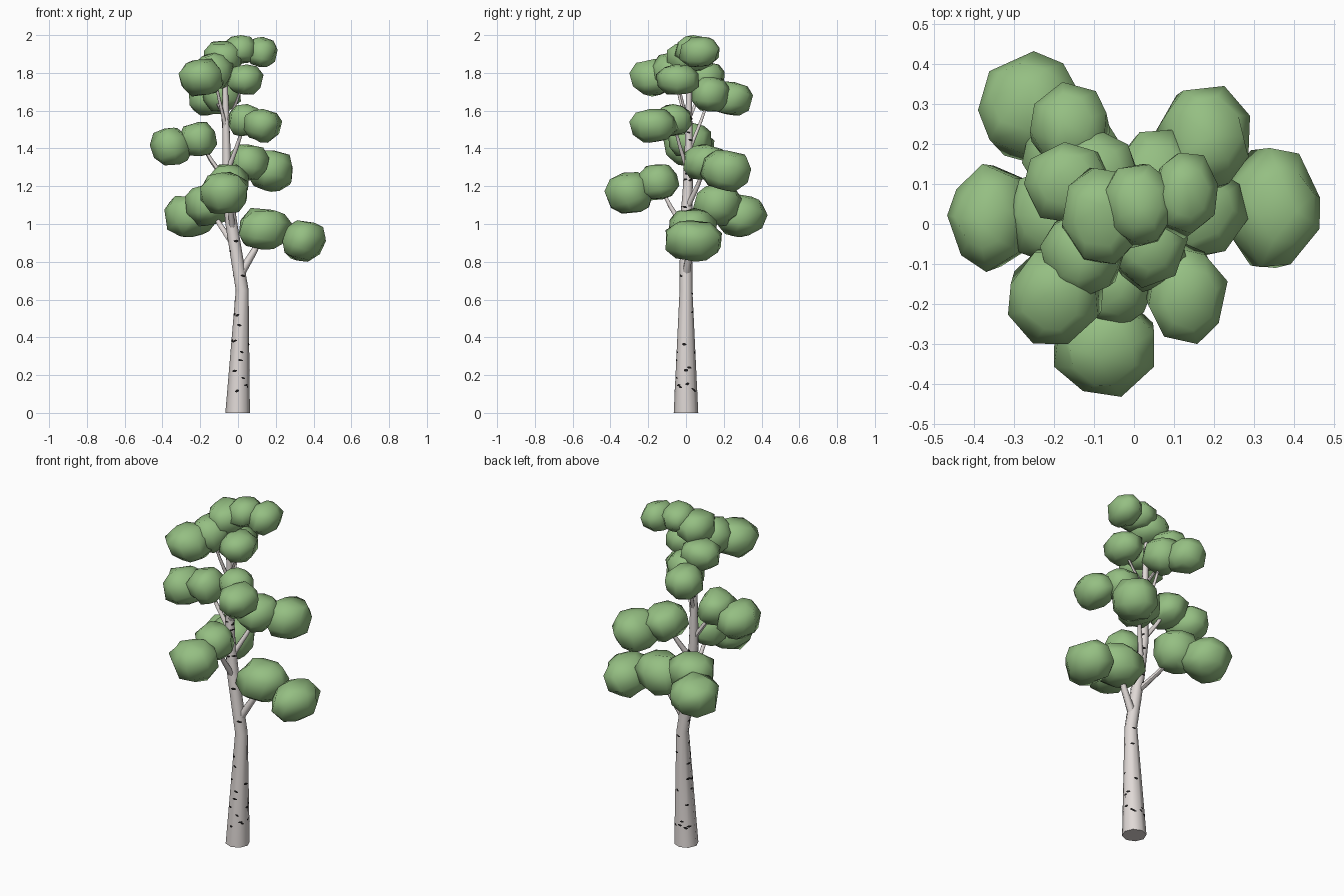
import bpy, bmesh, math, random
from mathutils import Vector, Quaternion

random.seed(11)
if "Cube" in bpy.data.objects:
    bpy.data.objects.remove(bpy.data.objects["Cube"], do_unlink=True)


def material(name, rgb):
    m = bpy.data.materials.new(name)
    m.use_nodes = True
    m.diffuse_color = (*rgb, 1)
    bsdf = next(n for n in m.node_tree.nodes if n.type == 'BSDF_PRINCIPLED')
    bsdf.inputs["Base Color"].default_value = (*rgb, 1)
    bsdf.inputs["Roughness"].default_value = 0.9
    return m


LEAF = material("leaf green", (0.30, 0.52, 0.225))
BARK = material("pale bark", (0.74, 0.69, 0.67))
MARK = material("bark mark black", (0.012, 0.011, 0.011))


def finish(bm, name, mat, angle):
    bmesh.ops.recalc_face_normals(bm, faces=bm.faces)
    mesh = bpy.data.meshes.new(name)
    bm.to_mesh(mesh)
    bm.free()
    mesh.materials.append(mat)
    ob = bpy.data.objects.new(name, mesh)
    bpy.context.collection.objects.link(ob)
    bpy.ops.object.select_all(action='DESELECT')
    ob.select_set(True)
    bpy.context.view_layer.objects.active = ob
    bpy.ops.object.shade_smooth_by_angle(angle=math.radians(angle))
    return ob


def tube(name, path, radii, sides, level=False):
    """Tapered tube along a path; level keeps every ring horizontal."""
    bm = bmesh.new()
    pts = [Vector(p) for p in path]
    rings = []
    for i, (p, r) in enumerate(zip(pts, radii)):
        d = pts[min(i + 1, len(pts) - 1)] - pts[max(i - 1, 0)]
        q = Quaternion() if level else Vector((0, 0, 1)).rotation_difference(d)
        turn = [2 * math.pi * k / sides for k in range(sides)]
        rings.append([bm.verts.new(p + q @ Vector((r * math.cos(a), r * math.sin(a), 0)))
                      for a in turn])
    for low, high in zip(rings, rings[1:]):
        for k in range(sides):
            n = (k + 1) % sides
            bm.faces.new((low[k], low[n], high[n], high[k]))
    bm.faces.new(rings[0])
    bm.faces.new(rings[-1])
    return finish(bm, name, BARK, 60)


# Trunk: wide foot, sharp bend above the bare lower half
SIDES = 8
TRUNK = [(-0.002, 0, 0), (0.022, 0, 0.65), (-0.035, 0, 1.0),
         (-0.058, 0.01, 1.2), (-0.062, 0.015, 1.45), (-0.066, 0.015, 1.65), (-0.07, 0.02, 1.86)]
RADII = [0.065, 0.034, 0.032, 0.026, 0.02, 0.016, 0.01]
tube("trunk", TRUNK, RADII, SIDES, level=True)


def trunk_at(z):
    for i in range(len(TRUNK) - 1):
        a, b = TRUNK[i], TRUNK[i + 1]
        if z <= b[2]:
            t = (z - a[2]) / (b[2] - a[2])
            return Vector(a).lerp(Vector(b), t), RADII[i] + (RADII[i + 1] - RADII[i]) * t
    return Vector(TRUNK[-1]), RADII[-1]


def bark_point(angle, z):
    centre, r = trunk_at(z)
    step = 2 * math.pi / SIDES
    reach = r * math.cos(step / 2) / math.cos(angle % step - step / 2) + 0.0015
    return centre + Vector((math.cos(angle), math.sin(angle), 0)) * reach


# Bark marks: thin dark lens-shaped plates lying on the trunk
bm = bmesh.new()
for i in range(52):
    z = 0.09 + 0.30 * random.random() if i < 24 else 0.43 + 1.15 * random.random()
    angle = i * 2.4
    _, r = trunk_at(z)
    wide = random.uniform(0.009, 0.015) / r
    tall = random.uniform(0.005, 0.0075)
    slant = random.uniform(-0.004, 0.004)
    rows = []
    for side in (1, -1):
        rows.append([bm.verts.new(bark_point(angle + wide * s,
                                             z + slant * s + side * tall * (1 - 0.7 * s * s)))
                     for s in (-1, -0.5, 0, 0.5, 1)])
    for k in range(4):
        bm.faces.new((rows[1][k], rows[1][k + 1], rows[0][k + 1], rows[0][k]))
marks = finish(bm, "bark_marks", MARK, 60)
# Outward facing plates
for poly in marks.data.polygons:
    centre, _ = trunk_at(poly.center.z)
    if poly.normal.dot(poly.center - centre) < 0:
        poly.flip()

# Leaf clumps: (centre, half size), listed as inner and outer pairs on each branch
CLUMPS = {
    "low_left": [((0.145, 0.035, 0.975), (0.14, 0.13, 0.11)), ((0.35, 0.04, 0.91), (0.115, 0.15, 0.11))],
    "low_back": [((-0.155, 0.165, 1.10), (0.125, 0.13, 0.11)), ((-0.255, 0.29, 1.045), (0.135, 0.142, 0.115))],
    "low_front": [((-0.05, -0.15, 1.22), (0.105, 0.115, 0.095)), ((-0.075, -0.305, 1.165), (0.125, 0.127, 0.11))],
    "middle_back": [((0.06, 0.11, 1.325), (0.105, 0.125, 0.095)), ((0.17, 0.21, 1.28), (0.12, 0.135, 0.11))],
    "middle_right": [((-0.21, 0.02, 1.45), (0.10, 0.115, 0.09)), ((-0.355, 0.015, 1.41), (0.112, 0.135, 0.10))],
    "middle_front": [((0.04, -0.07, 1.55), (0.09, 0.10, 0.085)), ((0.132, -0.17, 1.52), (0.102, 0.13, 0.09))],
    "high_back": [((-0.09, 0.13, 1.69), (0.105, 0.11, 0.095)), ((-0.16, 0.24, 1.665), (0.10, 0.115, 0.09))],
    "high_right": [((-0.13, -0.07, 1.81), (0.105, 0.115, 0.095)), ((-0.195, -0.18, 1.775), (0.12, 0.12, 0.10))],
    "high_left": [((0.035, -0.045, 1.765), (0.10, 0.115, 0.08))],
    "high_rear": [((-0.165, 0.10, 1.775), (0.11, 0.105, 0.08))],
    "crown": [((-0.08, 0.02, 1.885), (0.10, 0.12, 0.085)), ((0.015, 0.045, 1.925), (0.085, 0.105, 0.075)),
              ((0.125, 0.07, 1.91), (0.085, 0.108, 0.08))],
}


def clump(name, centre, half):
    """Chunky faceted boulder from jittered rings, leaning down and outward."""
    bm = bmesh.new()
    sides = 8
    phase = random.random() * math.pi
    jitter = lambda amount: random.uniform(-amount, amount)
    rings = []
    for height, radius in ((-0.9, 0.58), (-0.42, 0.96), (0.38, 0.98), (0.86, 0.62)):
        ring = []
        for k in range(sides):
            a = phase + 2 * math.pi * k / sides + jitter(0.13)
            r = radius * (1 + jitter(0.07))
            ring.append(bm.verts.new((r * math.cos(a), r * math.sin(a), height + jitter(0.1))))
        rings.append(ring)
    for low, high in zip(rings, rings[1:]):
        for k in range(sides):
            n = (k + 1) % sides
            bm.faces.new((low[k], low[n], high[n], high[k]))
    for ring, z in ((rings[0], -1), (rings[-1], 1)):
        tip = bm.verts.new((jitter(0.2), jitter(0.2), z))
        for k in range(sides):
            bm.faces.new((ring[k], ring[(k + 1) % sides], tip))
    outward = Vector((centre[0] + 0.05, centre[1], 0))
    lean = Quaternion(Vector((0, 0, 1)).cross(outward), 0.9 * outward.length)
    for v in bm.verts:
        v.co = lean @ v.co
    for axis in range(3):
        low = min(v.co[axis] for v in bm.verts)
        high = max(v.co[axis] for v in bm.verts)
        for v in bm.verts:
            f = 2 * (v.co[axis] - low) / (high - low) - 1
            v.co[axis] = centre[axis] + half[axis] * f
    return finish(bm, name, LEAF, 60)


for group, parts in CLUMPS.items():
    for i, (centre, half) in enumerate(parts):
        clump(f"{group}_leaves_{i + 1}", centre, half)

# Branches: start height on the trunk and thickness, curving up into the inner clump
BRANCHES = {
    "low_left": (0.73, 0.024), "low_back": (0.88, 0.018), "low_front": (0.96, 0.017),
    "middle_back": (1.08, 0.017), "middle_right": (1.22, 0.015), "middle_front": (1.27, 0.014),
    "high_back": (1.38, 0.012), "high_right": (1.50, 0.011), "high_left": (1.52, 0.010),
    "high_rear": (1.55, 0.010),
}
for group, (z, r) in BRANCHES.items():
    start, _ = trunk_at(z)
    end = Vector(CLUMPS[group][0][0])
    bend = start.lerp(end, 0.55) + Vector((0, 0, -0.01))
    path = [start, bend, end]
    if len(CLUMPS[group]) > 1:
        path.append(Vector(CLUMPS[group][1][0]))
    tube(f"{group}_branch", path, [r, r * 0.75, r * 0.6, r * 0.4][:len(path)], 6)
